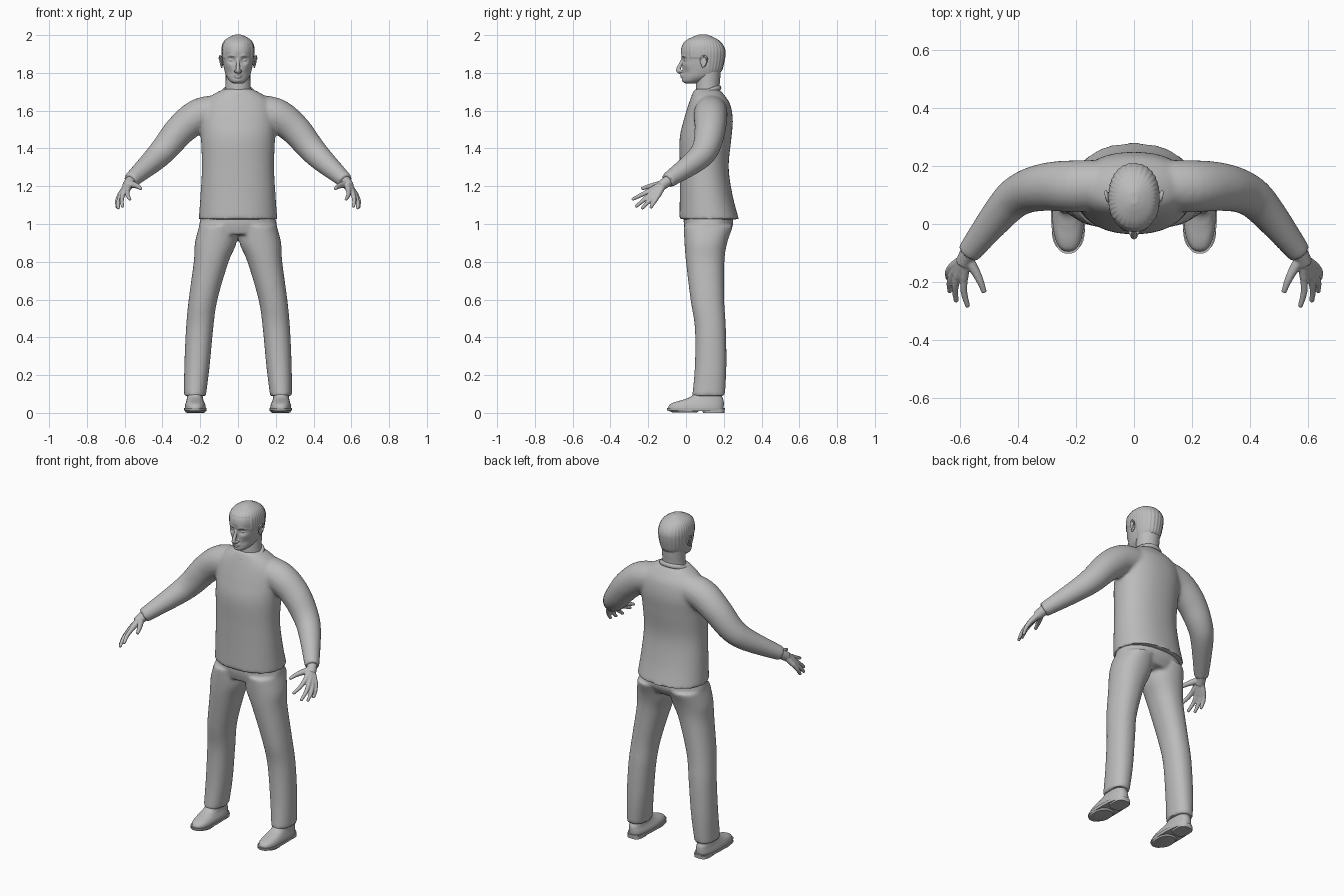
import bpy, bmesh, math
from mathutils import Vector, Matrix

old = bpy.data.objects.get("Cube")
if old:
    bpy.data.objects.remove(old)

grey = bpy.data.materials.new("plain grey")
grey.use_nodes = True
grey.diffuse_color = (0.5, 0.5, 0.5, 1)
grey.node_tree.nodes["Principled BSDF"].inputs["Base Color"].default_value = (0.5, 0.5, 0.5, 1)


def dense(rows, steps):
    """Catmull-Rom interpolation of rows of numbers."""
    out = []
    for i in range(len(rows) - 1):
        p = [rows[max(i - 1, 0)], rows[i], rows[i + 1], rows[min(i + 2, len(rows) - 1)]]
        for s in range(steps):
            t = s / steps
            out.append([b + t / 2 * (c - a + t * (2 * a - 5 * b + 4 * c - d + t * (3 * (b - c) + d - a)))
                        for a, b, c, d in zip(*p)])
    return out + [list(rows[-1])]


def skin(bm, rings):
    loops = [[bm.verts.new(co) for co in ring] for ring in rings]
    for a, b in zip(loops, loops[1:]):
        for i in range(len(a)):
            j = (i + 1) % len(a)
            bm.faces.new((a[i], a[j], b[j], b[i]))
    bm.faces.new(loops[0][::-1])
    bm.faces.new(loops[-1])
    return [v for loop in loops for v in loop]


def stack(bm, rows, side=1, e=2.2, n=48, steps=5):
    """Upright body from rows of z, centre x, half width, front y, back y."""
    rings = []
    for z, cx, hw, yf, yb in dense(rows, steps):
        ring = []
        for k in range(n):
            c, s = math.cos(k * math.tau / n), math.sin(k * math.tau / n)
            ring.append((side * cx + hw * math.copysign(abs(c) ** (2 / e), c),
                         (yf + yb) / 2 + (yb - yf) / 2 * math.copysign(abs(s) ** (2 / e), s), z))
        rings.append(ring)
    return skin(bm, rings)


def tube(bm, rows, side=1, n=20, steps=5):
    """Round limb along rows of x, y, z, radius."""
    rows = dense(rows, steps)
    pts = [Vector((side * r[0], r[1], r[2])) for r in rows]
    rings = []
    for i, p in enumerate(pts):
        d = (pts[min(i + 1, len(pts) - 1)] - pts[max(i - 1, 0)]).normalized()
        u = d.cross(Vector((0.1, 0.3, 1))).normalized()
        v = d.cross(u)
        rings.append([p + rows[i][3] * (u * math.cos(k * math.tau / n) + v * math.sin(k * math.tau / n))
                      for k in range(n)])
    skin(bm, rings)


def ball(bm, centre, size):
    bmesh.ops.create_uvsphere(bm, u_segments=20, v_segments=12, radius=1,
                              matrix=Matrix.Translation(centre) @ Matrix.Diagonal((*size, 1)))


def finish(name, bm, voxel=0, smooth=0, mirror=False):
    bmesh.ops.recalc_face_normals(bm, faces=bm.faces)
    mesh = bpy.data.meshes.new(name)
    bm.to_mesh(mesh)
    bm.free()
    mesh.materials.append(grey)
    ob = bpy.data.objects.new(name, mesh)
    bpy.context.collection.objects.link(ob)
    if voxel:
        m = ob.modifiers.new("fuse", 'REMESH')
        m.mode, m.voxel_size, m.use_smooth_shade = 'VOXEL', voxel, True
    if smooth:
        m = ob.modifiers.new("soften", 'SMOOTH')
        m.factor, m.iterations = 0.5, smooth
    if mirror:
        ob.modifiers.new("both sides", 'MIRROR')
    bpy.ops.object.select_all(action='DESELECT')
    ob.select_set(True)
    bpy.context.view_layer.objects.active = ob
    bpy.ops.object.convert(target='MESH')
    bpy.ops.object.shade_smooth_by_angle(angle=math.radians(45))
    return ob


# Sweater: torso and both sleeves fused together
bm = bmesh.new()
stack(bm, [(1.025, 0, .208, -.035, .28), (1.15, 0, .199, -.033, .247), (1.30, 0, .191, -.033, .226),
           (1.45, 0, .196, -.034, .24), (1.55, 0, .2, -.012, .248), (1.63, 0, .185, .012, .235),
           (1.68, 0, .14, .03, .205), (1.715, 0, .075, .045, .175)])
for side in (1, -1):
    tube(bm, [(.08, .135, 1.60, .085), (.2, .13, 1.577, .09), (.30, .128, 1.503, .083),
              (.385, .105, 1.402, .073), (.45, .05, 1.335, .063), (.57, -.10, 1.228, .041)], side)
finish("sweater", bm, .009, 8)

# Collar band, low at the front
bpy.ops.mesh.primitive_torus_add(major_radius=.072, minor_radius=.011, major_segments=48,
                                 location=(0, .108, 1.698), rotation=(.34, 0, 0))
collar = bpy.context.object
collar.name = "collar"
collar.scale = (1.06, 1, 1.3)
collar.data.materials.append(grey)
bpy.ops.object.shade_smooth()

# Trousers: hips and both legs fused together
bm = bmesh.new()
stack(bm, [(.945, 0, .2, 0, .22), (1.0, 0, .205, -.012, .25), (1.06, 0, .185, -.01, .24)])
for side in (1, -1):
    stack(bm, [(.99, .105, .1, -.012, .25), (.9, .118, .11, -.008, .218), (.8, .142, .092, 0, .203),
               (.6, .185, .076, .024, .202), (.45, .203, .072, .047, .211), (.25, .217, .067, .047, .214),
               (.09, .228, .058, .033, .206)], side)
finish("trousers", bm, .009, 6)

# Shoes: upper, then sole with heel
bm = bmesh.new()
stack(bm, [(.018, .226, .056, -.095, .198), (.04, .226, .054, -.09, .2), (.055, .227, .049, -.065, .2),
           (.07, .228, .044, -.015, .198), (.09, .228, .041, .03, .19), (.14, .228, .038, .06, .18)], e=2.5)
finish("shoes", bm, mirror=True)
bm = bmesh.new()
stack(bm, [(.01, .226, .058, -.098, .204), (.026, .226, .06, -.102, .206)], e=2.5, steps=1)
stack(bm, [(0, .226, .045, .09, .203), (.018, .226, .046, .085, .204)], e=3, steps=1)
stack(bm, [(.002, .226, .05, -.07, .06), (.012, .226, .057, -.095, .07)], e=2.5, steps=1)
finish("soles", bm, mirror=True)

# Hands: wrist, palm struts and fingers fused together
bm = bmesh.new()
wrist = (.578, -.115, 1.217)
tube(bm, [(.55, -.075, 1.245, .031), (.57, -.10, 1.225, .029), (.588, -.135, 1.2, .027)])
fingers = [((.585, -.188, 1.178), (.573, -.28, 1.132)), ((.607, -.182, 1.162), (.612, -.262, 1.095)),
           ((.62, -.167, 1.152), (.634, -.23, 1.085)), ((.627, -.147, 1.152), (.64, -.185, 1.09))]
for knuckle, tip in fingers:
    middle = [(a + b) / 2 for a, b in zip(knuckle, tip)]
    middle[0] += .006
    tube(bm, [(*wrist, .019), (*knuckle, .0145)], steps=2)
    tube(bm, [(*knuckle, .0135), (*middle, .0118), (*tip, .009)], n=12)
    ball(bm, tip, (.009, .009, .009))
tube(bm, [(.572, -.12, 1.214, .02), (.545, -.165, 1.205, .016), (.528, -.2, 1.198, .0125),
          (.515, -.236, 1.186, .009)], n=12)
finish("hands", bm, .004, 4, True)

# Neck
bm = bmesh.new()
stack(bm, [(1.66, 0, .072, .05, .18), (1.73, 0, .066, .053, .178), (1.78, 0, .065, .055, .182),
           (1.83, 0, .066, .06, .185)], e=2)
finish("neck", bm)

# Head: skull, with face hollows and swellings given as x, z, radius, depth
bm = bmesh.new()
verts = stack(bm, [(1.743, 0, .022, 0, .05), (1.755, 0, .042, -.014, .09), (1.78, 0, .061, -.016, .15),
                   (1.81, 0, .071, -.017, .185), (1.85, 0, .079, -.019, .198), (1.89, 0, .084, -.024, .205),
                   (1.92, 0, .085, -.027, .205), (1.95, 0, .08, -.018, .192), (1.975, 0, .065, .008, .168),
                   (1.993, 0, .038, .042, .135), (2.003, 0, .012, .07, .11)], n=160, steps=8)
features = [(.034, 1.868, .016, -.013), (.03, 1.893, .016, .004), (.05, 1.845, .017, .005),
            (.045, 1.8, .018, -.005), (0, 1.762, .016, .007), (0, 1.776, .01, -.003)]
for v in verts:
    x, y, z = v.co
    if y < .06:
        for fx, fz, radius, depth in features:
            v.co.y -= depth * math.exp(-((abs(x) - fx) ** 2 + (z - fz) ** 2) / radius ** 2)
    # Short combed hair: raised behind and above the hairline
    if z > (1.955 if y < .02 else 1.88 if y < .115 else 1.775):
        angle = math.atan2(x, y - .09)
        lift = (.003 + .0014 * math.sin(angle * 34)) * min(1, (2.003 - z) / .03)
        v.co.x += lift * math.sin(angle)
        v.co.y += lift * math.cos(angle)
tube(bm, [(0, -.012, 1.882, .008), (0, -.027, 1.85, .009), (0, -.041, 1.815, .0125), (0, -.03, 1.802, .009)])
tube(bm, [(-.024, -.008, 1.787, .004), (0, -.024, 1.791, .007), (.024, -.008, 1.787, .004)])
tube(bm, [(-.022, -.008, 1.784, .004), (0, -.021, 1.778, .008), (.022, -.008, 1.784, .004)])
for side in (1, -1):
    ball(bm, (side * .013, -.026, 1.809), (.008, .011, .008))
    ball(bm, (side * .033, .003, 1.868), (.015, .014, .010))
    tube(bm, [(.013, -.022, 1.888, .004), (.034, -.018, 1.893, .005), (.056, .002, 1.886, .003)], side)
finish("head", bm, .0035, 2)

# Ears: bowl with a raised rim
bm = bmesh.new()
ball(bm, (.085, .093, 1.858), (.007, .017, .028))
tube(bm, [(.085, .078, 1.858, .004), (.091, .08, 1.88, .005), (.096, .098, 1.89, .005),
          (.097, .112, 1.873, .005), (.092, .103, 1.848, .004), (.085, .086, 1.83, .006)])
finish("ears", bm, .003, 2, True)
